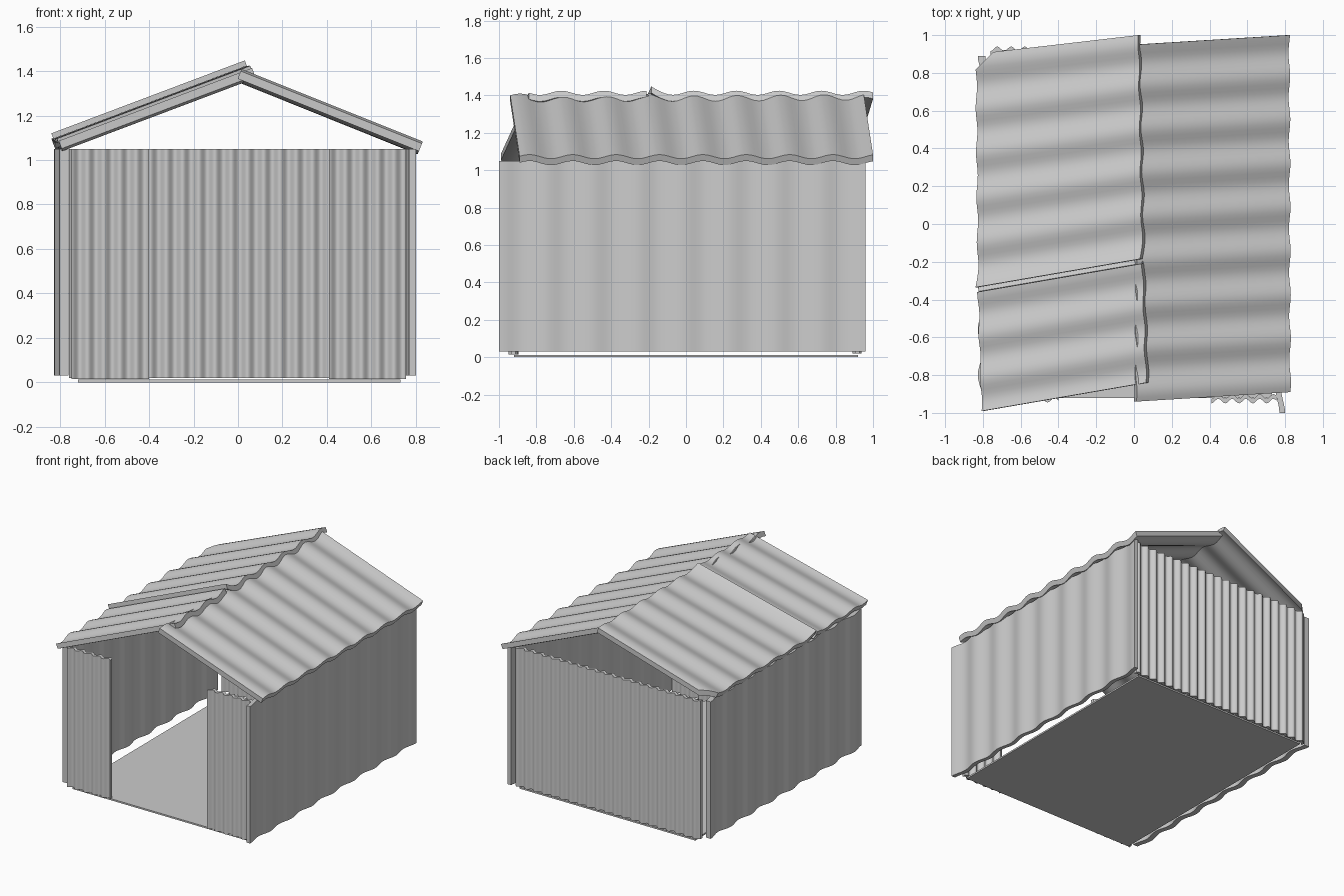
import bpy, bmesh, math
from mathutils import Vector

cube = bpy.data.objects.get("Cube")
if cube:
    bpy.data.objects.remove(cube, do_unlink=True)

grey = bpy.data.materials.new("sheet_metal_grey")
grey.use_nodes = True
colour = (0.6, 0.6, 0.6, 1)
grey.diffuse_color = colour
grey.node_tree.nodes["Principled BSDF"].inputs["Base Color"].default_value = colour


def finish(name, bm):
    bmesh.ops.recalc_face_normals(bm, faces=bm.faces)
    mesh = bpy.data.meshes.new(name)
    bm.to_mesh(mesh)
    bm.free()
    mesh.materials.append(grey)
    obj = bpy.data.objects.new(name, mesh)
    bpy.context.collection.objects.link(obj)
    bpy.ops.object.select_all(action='DESELECT')
    obj.select_set(True)
    bpy.context.view_layer.objects.active = obj
    bpy.ops.object.shade_smooth_by_angle(angle=math.radians(40))


def sheet(name, start, end, thick, amp, waves, phase=0.0, dip=0.0, chip=None):
    """Corrugated slab between two straight edges; waves run from start to end."""
    (a, d), (b, c) = [[Vector(p) for p in edge] for edge in (start, end)]
    normal = (b - a).cross(d - a).normalized()
    length = (b - a).length
    steps = max(1, round(waves * 10))
    bm = bmesh.new()
    rings = []
    for i in range(steps + 1):
        t = i / steps
        lift = amp * math.cos(2 * math.pi * waves * t + phase)
        lift -= dip * math.exp(-t * length / 0.03)
        p, q = a.lerp(b, t), d.lerp(c, t)
        low, high = normal * (lift - thick / 2), normal * (lift + thick / 2)
        rings.append([bm.verts.new(v) for v in (p + low, q + low, q + high, p + high)])
    for r, s in zip(rings, rings[1:]):
        for k in range(4):
            n = (k + 1) % 4
            bm.faces.new((r[k], r[n], s[n], s[k]))
    bm.faces.new(rings[0])
    bm.faces.new(rings[-1])
    if chip:
        # Cut one corner off and close the cut
        geom = bm.verts[:] + bm.edges[:] + bm.faces[:]
        bmesh.ops.bisect_plane(bm, geom=geom, plane_co=chip[0], plane_no=chip[1], clear_outer=True)
        bmesh.ops.holes_fill(bm, edges=[e for e in bm.edges if e.is_boundary], sides=0)
    finish(name, bm)


def wall(name, start, end, bottom, top, thick, amp, waves, phase=0.0):
    edges = [[(x, y, bottom), (x, y, top)] for x, y in (start, end)]
    sheet(name, *edges, thick, amp, waves, phase)


# Floor slab
sheet("floor", [(0.73, -0.92, 0.006), (-0.72, -0.92, 0.006)],
      [(0.73, 0.92, 0.006), (-0.72, 0.92, 0.006)], 0.012, 0, 0)

# Long side walls with wide waves
wall("left_wall", (0.775, -1.0), (0.775, 0.96), 0.03, 1.05, 0.03, 0.01, 8)
wall("right_wall", (-0.795, -0.92), (-0.795, 0.89), 0.03, 1.05, 0.04, 0.012, 7.5)

# Narrow corrugated end walls, with a doorway in front
pitch = 0.073
for name, x0, x1, y, bottom in (
        ("front_panel_right", -0.75, -0.40, -0.92, 0.015),
        ("front_panel_left", 0.41, 0.755, -0.925, 0.015),
        ("back_wall", -0.76, 0.755, 0.915, 0.02)):
    wall(name, (x0, y), (x1, y), bottom, 1.05, 0.025, 0.012, (x1 - x0) / pitch)

# Roof: left slope, its crests poking through the other slope at the ridge
wave = 0.232
sheet("left_roof", [(0.82, -0.89, 1.055), (0.005, -0.94, 1.381)],
      [(0.815, 1.0, 1.055), (0.005, 0.95, 1.381)], 0.037, 0.012, 1.89 / wave,
      -2 * math.pi * 0.98 / wave)

# Roof: right slope in two skewed sheets that meet at a seam
eave, ridge = 1.068, 1.396
sheet("right_roof_rear", [(-0.82, -0.335, eave), (0.05, -0.185, ridge)],
      [(-0.83, 0.9, eave), (0.03, 1.0, ridge)], 0.037, 0.012, 1.21 / wave,
      math.pi, 0.025, ((-0.79, 0.865, 1), (-0.7, 0.7, 0)))
sheet("right_roof_front", [(-0.80, -0.99, eave), (0.07, -0.84, ridge)],
      [(-0.82, -0.36, eave), (0.05, -0.21, ridge)], 0.037, 0.012, 0.64 / wave,
      math.pi - 2 * math.pi * 0.64 / wave)
sheet("roof_seam", [(-0.82, -0.362, eave), (0.05, -0.212, ridge)],
      [(-0.82, -0.33, eave - 0.02), (0.05, -0.18, ridge - 0.02)], 0.02, 0, 0)
